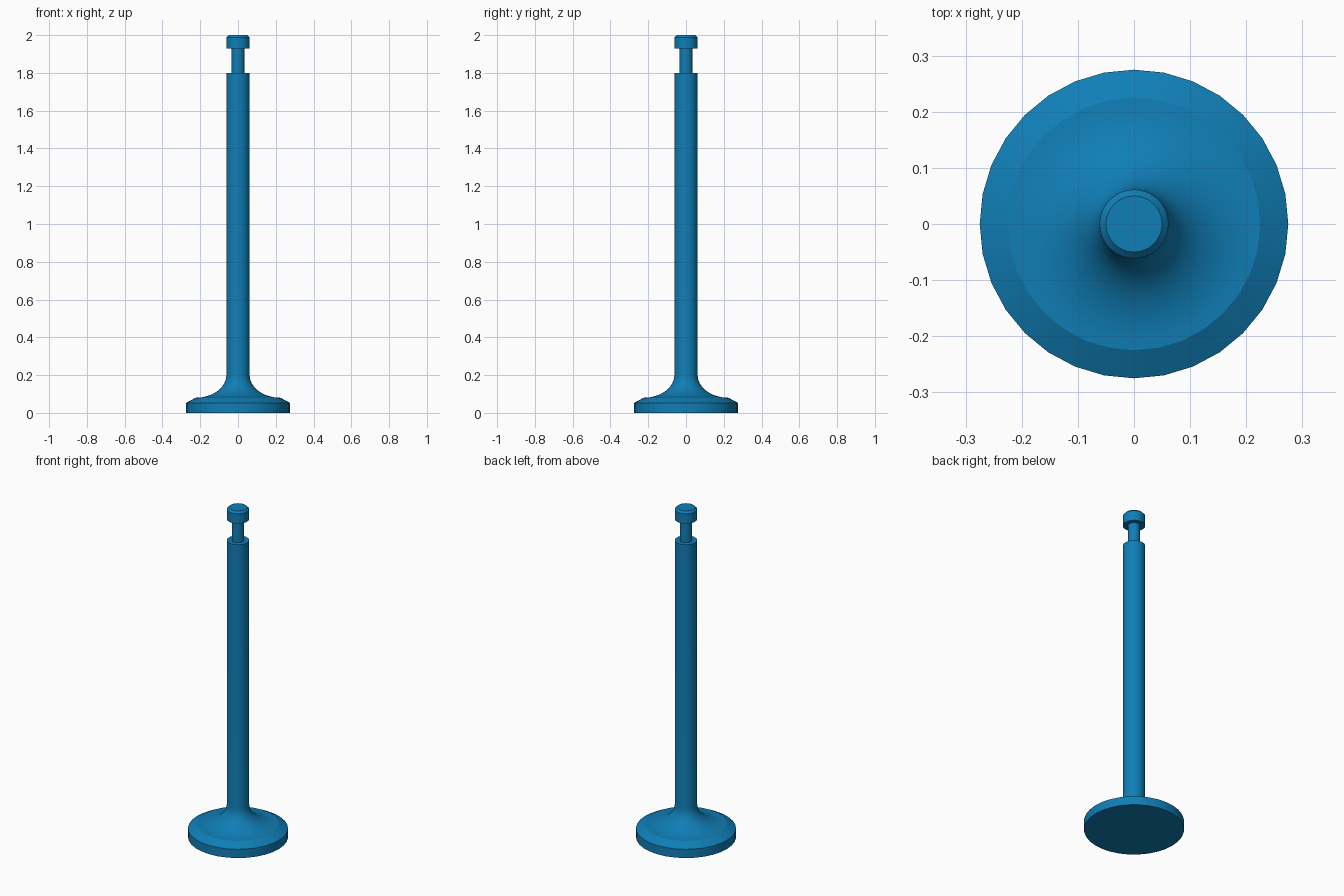
import bpy, bmesh, math

if "Cube" in bpy.data.objects:
    bpy.data.objects.remove(bpy.data.objects["Cube"])

SIDES = 32
STEM_R, HEAD_R, SEAT_R = 0.0615, 0.275, 0.225

# Half profile: flat face, rim and angled seat
profile = [(0, 0), (HEAD_R, 0), (HEAD_R, 0.053), (SEAT_R, 0.08)]

# Concave fillet sweeping from the seat up into the stem
STEPS = 12
for i in range(1, STEPS + 1):
    a = math.pi / 2 * i / STEPS
    profile.append((SEAT_R - (SEAT_R - STEM_R) * math.sin(a),
                    0.2 - 0.12 * math.cos(a)))

# Stem, keeper groove and chamfered tip
profile += [(STEM_R, 1.8), (0.034, 1.8), (0.034, 1.928), (STEM_R, 1.928),
            (STEM_R, 1.988), (0.05, 2.0), (0, 2.0)]

# Revolve the profile around z
bm = bmesh.new()
verts = [bm.verts.new((r, 0, z)) for r, z in profile]
edges = [bm.edges.new(pair) for pair in zip(verts, verts[1:])]
bmesh.ops.spin(bm, geom=verts + edges, cent=(0, 0, 0), axis=(0, 0, 1),
               angle=math.tau, steps=SIDES, use_merge=False)
bmesh.ops.remove_doubles(bm, verts=bm.verts, dist=1e-4)
bmesh.ops.recalc_face_normals(bm, faces=bm.faces)

mesh = bpy.data.meshes.new("engine_valve")
bm.to_mesh(mesh)
bm.free()
valve = bpy.data.objects.new("engine_valve", mesh)
bpy.context.collection.objects.link(valve)

# Blue finish
blue = bpy.data.materials.new("blue_metal")
blue.diffuse_color = (0.005, 0.21, 0.47, 1)
blue.use_nodes = True
blue.node_tree.nodes["Principled BSDF"].inputs["Base Color"].default_value = blue.diffuse_color
mesh.materials.append(blue)

# Smooth round surfaces, crisp machined edges
bpy.context.view_layer.objects.active = valve
valve.select_set(True)
bpy.ops.object.shade_smooth_by_angle(angle=math.radians(25))
